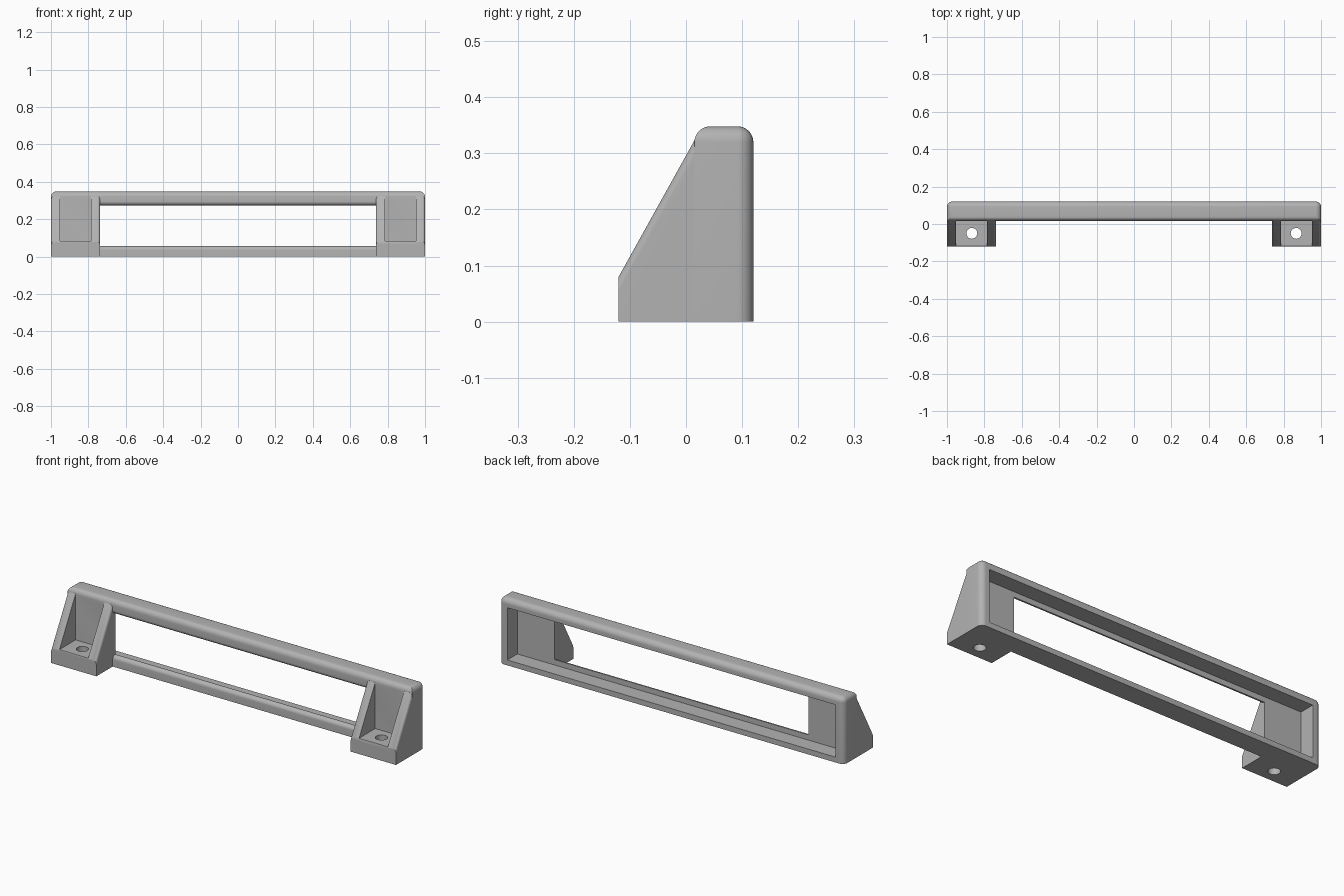
import bpy, bmesh, math

if "Cube" in bpy.data.objects:
    bpy.data.objects.remove(bpy.data.objects["Cube"])

grey = bpy.data.materials.new("plain grey")
grey.use_nodes = True
colour = (0.45, 0.45, 0.45, 1)
grey.diffuse_color = colour
grey.node_tree.nodes["Principled BSDF"].inputs["Base Color"].default_value = colour

FRONT, BACK, TOP = 0.015, 0.12, 0.348
INNER = 0.737          # inner side of each foot
WALL = 0.048


def extrude_x(name, profile, x0, x1, radius=0, pick=None):
    """Extrude a (y, z) profile along x and round the edges chosen by pick."""
    bm = bmesh.new()
    face = bm.faces.new([bm.verts.new((x0, y, z)) for y, z in profile])
    ext = bmesh.ops.extrude_face_region(bm, geom=[face])["geom"]
    moved = [v for v in ext if isinstance(v, bmesh.types.BMVert)]
    bmesh.ops.translate(bm, verts=moved, vec=(x1 - x0, 0, 0))
    bmesh.ops.recalc_face_normals(bm, faces=bm.faces)
    if radius:
        edges = [e for e in bm.edges if pick(*[v.co for v in e.verts])]
        bmesh.ops.bevel(bm, geom=edges, offset=radius, segments=8,
                        profile=0.5, affect="EDGES", clamp_overlap=True)
    mesh = bpy.data.meshes.new(name)
    bm.to_mesh(mesh)
    bm.free()
    obj = bpy.data.objects.new(name, mesh)
    bpy.context.collection.objects.link(obj)
    mesh.materials.append(grey)
    return obj


def rect(y0, y1, z0, z1):
    return [(y0, z0), (y1, z0), (y1, z1), (y0, z1)]


def activate(obj):
    bpy.ops.object.select_all(action="DESELECT")
    obj.select_set(True)
    bpy.context.view_layer.objects.active = obj


def cut(obj, cutter):
    mod = obj.modifiers.new("cut", "BOOLEAN")
    mod.operation, mod.solver, mod.object = "DIFFERENCE", "EXACT", cutter
    activate(obj)
    bpy.ops.object.modifier_apply(modifier=mod.name)
    bpy.data.objects.remove(cutter)


def finish(obj):
    activate(obj)
    bpy.ops.object.shade_smooth_by_angle(angle=math.radians(30))


# Long frame, rounded around the top and down the back corners
def frame_edges(a, b):
    on_top = min(a.z, b.z) > 0.1
    back_corner = min(a.y, b.y) > 0.1 and abs(a.z - b.z) > 0.1
    return on_top or back_corner


frame = extrude_x("frame", rect(FRONT, BACK, 0, TOP), -1, 1, 0.028, frame_edges)

# Wide recess in the back
cut(frame, extrude_x("recess_cutter", rect(0.037, 0.2, 0.028, 0.302), -0.952, 0.952))

# Window whose top and bottom front edges flare out in a quarter round
LOW, HIGH, R = 0.056, 0.274, 0.02
arc = [(FRONT + R * (1 - math.cos(t)), R * (1 - math.sin(t)))
       for t in [math.pi / 2 * i / 8 for i in range(9)]]
lower = [(-0.1, LOW - R)] + [(y, LOW - dz) for y, dz in arc] + [(0.08, LOW)]
upper = [(y, LOW + HIGH - z) for y, z in reversed(lower)]
cut(frame, extrude_x("window_cutter", lower + upper, -INNER, INNER))
finish(frame)

# Wedge feet: open pocket between two rounded cheeks, with a screw hole
wedge = [(-0.12, 0), (0.03, 0), (0.03, 0.323), (FRONT, 0.323), (-0.12, 0.08)]


def slope_edges(a, b):
    return abs(a.x - b.x) < 0.01 and abs(a.y - b.y) > 0.1 and abs(a.z - b.z) > 0.1


for side, name in ((1, "left_foot"), (-1, "right_foot")):
    foot = extrude_x(name, wedge, side * INNER, side, 0.04, slope_edges)
    pocket = extrude_x("pocket_cutter", rect(-0.2, 0.1, 0.082, 0.5),
                       side * (INNER + WALL), side * (1 - WALL))
    cut(foot, pocket)
    bpy.ops.mesh.primitive_cylinder_add(vertices=32, radius=0.029, depth=0.4,
                                        location=(side * 0.867, -0.05, 0))
    cut(foot, bpy.context.object)
    finish(foot)
